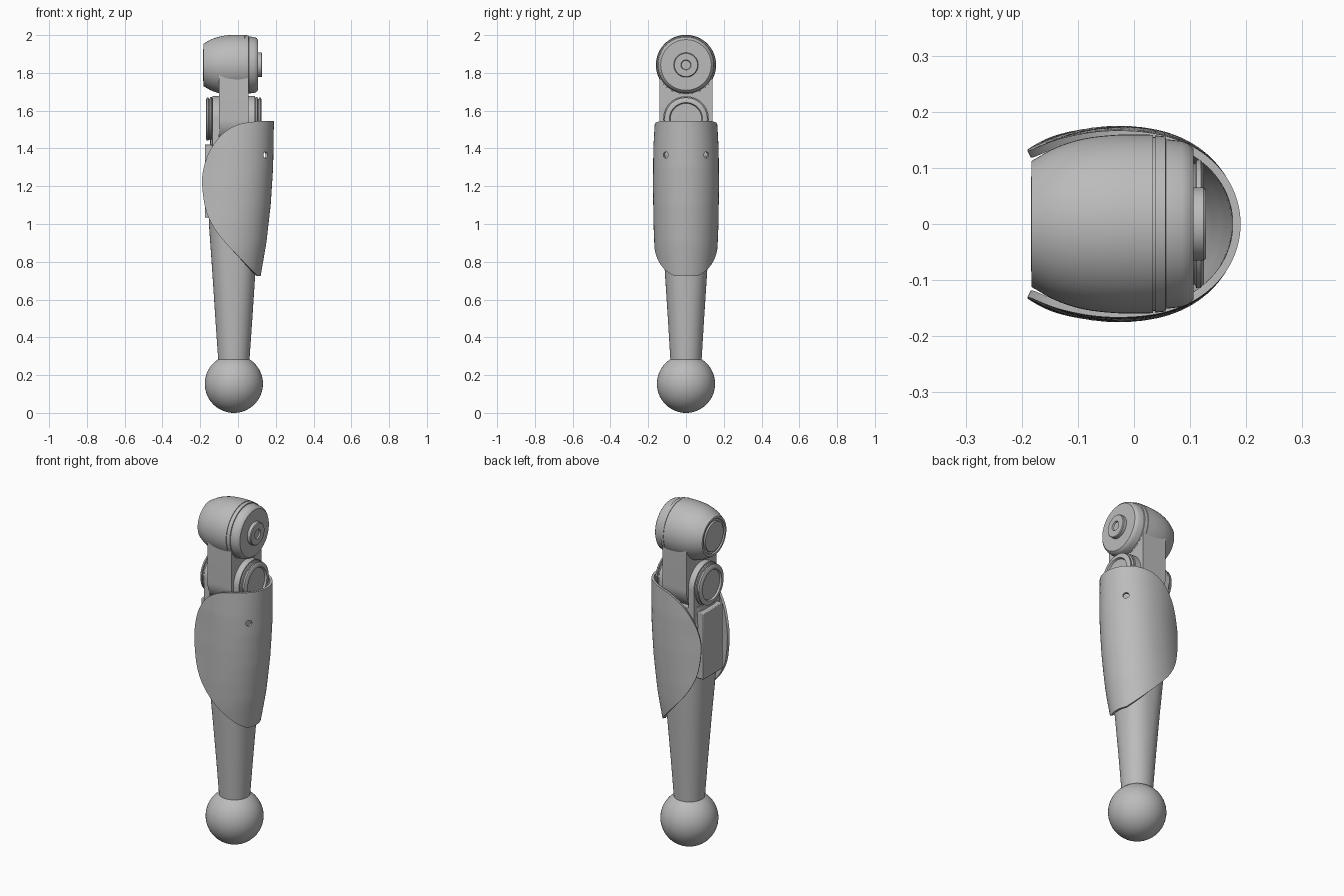
import bpy, bmesh, math
from mathutils import Vector

cube = bpy.data.objects.get("Cube")
if cube:
    bpy.data.objects.remove(cube, do_unlink=True)

grey = bpy.data.materials.new("plain grey")
grey.use_nodes = True
COLOUR = (0.5, 0.5, 0.5, 1)
grey.diffuse_color = COLOUR
grey.node_tree.nodes["Principled BSDF"].inputs["Base Color"].default_value = COLOUR

HIP_Z, KNEE_Z, LEG_X = 1.842, 1.555, -0.022


def select(ob):
    bpy.ops.object.select_all(action="DESELECT")
    ob.select_set(True)
    bpy.context.view_layer.objects.active = ob


def finish(name, bm, angle=35):
    bmesh.ops.recalc_face_normals(bm, faces=bm.faces)
    me = bpy.data.meshes.new(name)
    bm.to_mesh(me)
    bm.free()
    me.materials.append(grey)
    ob = bpy.data.objects.new(name, me)
    bpy.context.collection.objects.link(ob)
    select(ob)
    bpy.ops.object.shade_smooth_by_angle(angle=math.radians(angle))
    return ob


def apply_modifier(ob, kind, **settings):
    mod = ob.modifiers.new(kind.lower(), kind)
    for key, value in settings.items():
        setattr(mod, key, value)
    select(ob)
    bpy.ops.object.modifier_apply(modifier=mod.name)


def loft(name, rings, angle=35):
    """Skin closed rings of points and cap both ends."""
    bm = bmesh.new()
    loops = [[bm.verts.new(p) for p in ring] for ring in rings]
    n = len(loops[0])
    for a, b in zip(loops, loops[1:]):
        for i in range(n):
            j = (i + 1) % n
            bm.faces.new((a[i], a[j], b[j], b[i]))
    bm.faces.new(loops[0])
    bm.faces.new(loops[-1])
    return finish(name, bm, angle)


def turned(name, profile, z, n=64):
    """Turn an (x, radius) profile around a sideways axis at height z."""
    angles = [2 * math.pi * i / n for i in range(n)]
    return loft(name, [[(x, r * math.cos(a), z + r * math.sin(a)) for a in angles]
                       for x, r in profile])


def link(name, x0, x1, r, z_round, z_flat, n=32):
    """Slab with one round end at z_round and one flat end at z_flat."""
    s = 1 if z_round > z_flat else -1
    outline = [(r * math.cos(math.pi * i / n), z_round + s * r * math.sin(math.pi * i / n))
               for i in range(n + 1)] + [(-r, z_flat), (r, z_flat)]
    return loft(name, [[(x, y, z) for y, z in outline] for x in (x0, x1)])


def smooth_path(points, steps):
    """Catmull-Rom samples through 2D points."""
    pts = [Vector(p) for p in points]
    pts = [2 * pts[0] - pts[1]] + pts + [2 * pts[-1] - pts[-2]]
    out = []
    for a, b, c, d in zip(pts, pts[1:], pts[2:], pts[3:]):
        for k in range(steps):
            t = k / steps
            out.append(0.5 * (2 * b + (c - a) * t + (2 * a - 5 * b + 4 * c - d) * t * t
                              + (3 * b - a - 3 * c + d) * t ** 3))
    return out + [pts[-2]]


def lookup(table, z):
    for (z0, v0), (z1, v1) in zip(table, table[1:]):
        if z <= z1:
            return v0 + (v1 - v0) * max(0, (z - z0) / (z1 - z0))
    return table[-1][1]


# Upper joint: rounded housing, grooved cap and hub
dome = smooth_path([(-0.183, 0.112), (-0.14, 0.136), (-0.09, 0.152), (-0.03, 0.159), (0.034, 0.159)], 4)
turned("upper_housing", [(-0.176, 0.088), (-0.176, 0.096), (-0.183, 0.1)] + [tuple(p) for p in dome]
       + [(0.034, 0.155)], HIP_Z)
turned("upper_inner_cap", [(-0.184, 0.084), (-0.17, 0.088)], HIP_Z)
turned("upper_cap", [(0.03, 0.155), (0.037, 0.155), (0.037, 0.158), (0.056, 0.156), (0.057, 0.151),
                     (0.085, 0.148), (0.098, 0.143), (0.106, 0.134), (0.106, 0.125)], HIP_Z)
turned("upper_hub", [(0.1, 0.065), (0.124, 0.065), (0.128, 0.061), (0.128, 0.027),
                     (0.12, 0.024)], HIP_Z)

# Neck link between the two joints
link("neck", -0.1, 0.055, 0.14, KNEE_Z, HIP_Z)

# Knee fork and its grooved discs, one on each side of the neck
for side, face, s in (("inner", -0.1, -1), ("outer", 0.055, 1)):
    link(side + "_fork", face, face + s * 0.036, 0.122, KNEE_Z, 1.36)
    profile = [(0.03, 0.1), (0.04, 0.118), (0.047, 0.118), (0.05, 0.108), (0.054, 0.108),
               (0.056, 0.114), (0.064, 0.114), (0.07, 0.105), (0.07, 0.088), (0.06, 0.083)]
    turned(side + "_knee_disc", [(face + s * x, r) for x, r in profile], KNEE_Z)

# Tapering lower leg: round at the foot, squarer towards the knee
rings = []
for z, rx, ry, power in ((0.27, 0.082, 0.082, 2), (0.5, 0.098, 0.096, 2.1), (0.73, 0.113, 0.111, 2.3),
                         (1.0, 0.132, 0.128, 2.6), (1.2, 0.136, 0.134, 3), (1.45, 0.125, 0.136, 3.4)):
    ring = []
    for i in range(64):
        c, s = math.cos(math.tau * i / 64), math.sin(math.tau * i / 64)
        ring.append((LEG_X + rx * math.copysign(abs(c) ** (2 / power), c),
                     ry * math.copysign(abs(s) ** (2 / power), s), z))
    rings.append(ring)
loft("lower_leg", rings)

# Flat calf panel on the open side of the guard
bm = bmesh.new()
bmesh.ops.create_cube(bm, size=1)
for v in bm.verts:
    v.co = (-0.138 + v.co.x * 0.076, v.co.y * 0.18, 1.228 + v.co.z * 0.386)
panel = finish("calf_panel", bm)
apply_modifier(panel, "BEVEL", width=0.004, segments=2)

# Ball foot
bm = bmesh.new()
bmesh.ops.create_uvsphere(bm, u_segments=48, v_segments=32, radius=0.154)
bmesh.ops.translate(bm, verts=bm.verts, vec=(-0.022, 0, 0.154))
finish("ball_foot", bm)

# Curved guard: each row wraps from one free edge round to the other
free_edge = [(0.105, 0.724), (0.03, 0.8), (-0.07, 0.905), (-0.13, 0.985), (-0.172, 1.08), (-0.19, 1.21),
             (-0.181, 1.3), (-0.148, 1.39), (-0.085, 1.475), (0.0, 1.526), (0.1, 1.544)]
nose = [(0.72, 0.119), (0.9, 0.15), (1.1, 0.173), (1.3, 0.186), (1.545, 0.19)]
half_width = [(0.72, 0.155), (0.85, 0.166), (1.0, 0.172), (1.2, 0.175), (1.4, 0.173), (1.545, 0.165)]
bm = bmesh.new()
rows = []
SPAN, DEPTH = 24, 0.21
for x_free, z in smooth_path(free_edge, 5):
    x_nose, width = lookup(nose, z), lookup(half_width, z)
    row = []
    for k in range(-SPAN, SPAN + 1):
        s = k / SPAN
        d = (x_nose - x_free) * s * s
        y = width * math.sqrt(1 - (1 - min(d / DEPTH, 1)) ** 2.3)
        y -= 0.35 * max(0, d - DEPTH) ** 2 / DEPTH
        row.append(bm.verts.new((x_nose - d, math.copysign(y, s), z)))
    rows.append(row)
for a, b in zip(rows, rows[1:]):
    for k in range(2 * SPAN):
        bm.faces.new((a[k], a[k + 1], b[k + 1], b[k]))
guard = finish("guard", bm)
# Make the surface face outwards before thickening it inwards
middle = min(guard.data.polygons, key=lambda p: (p.center - Vector((0.19, 0, 1.2))).length)
if middle.normal.x < 0:
    guard.data.flip_normals()
apply_modifier(guard, "SOLIDIFY", thickness=0.014, offset=-1)

# Screw holes through the guard
for s in (-1, 1):
    bm = bmesh.new()
    bmesh.ops.create_cone(bm, cap_ends=True, segments=24, radius1=0.017, radius2=0.017, depth=0.1)
    cutter = finish("hole_cutter", bm)
    cutter.rotation_euler = Vector((0.8, 0.6 * s, 0)).to_track_quat("Z", "Y").to_euler()
    cutter.location = (0.145, 0.107 * s, 1.365)
    cutter.hide_render = True
    bpy.context.view_layer.update()
    apply_modifier(guard, "BOOLEAN", object=cutter, operation="DIFFERENCE", solver="EXACT")
    bpy.data.objects.remove(cutter, do_unlink=True)
select(guard)
bpy.ops.object.shade_smooth_by_angle(angle=math.radians(35))
